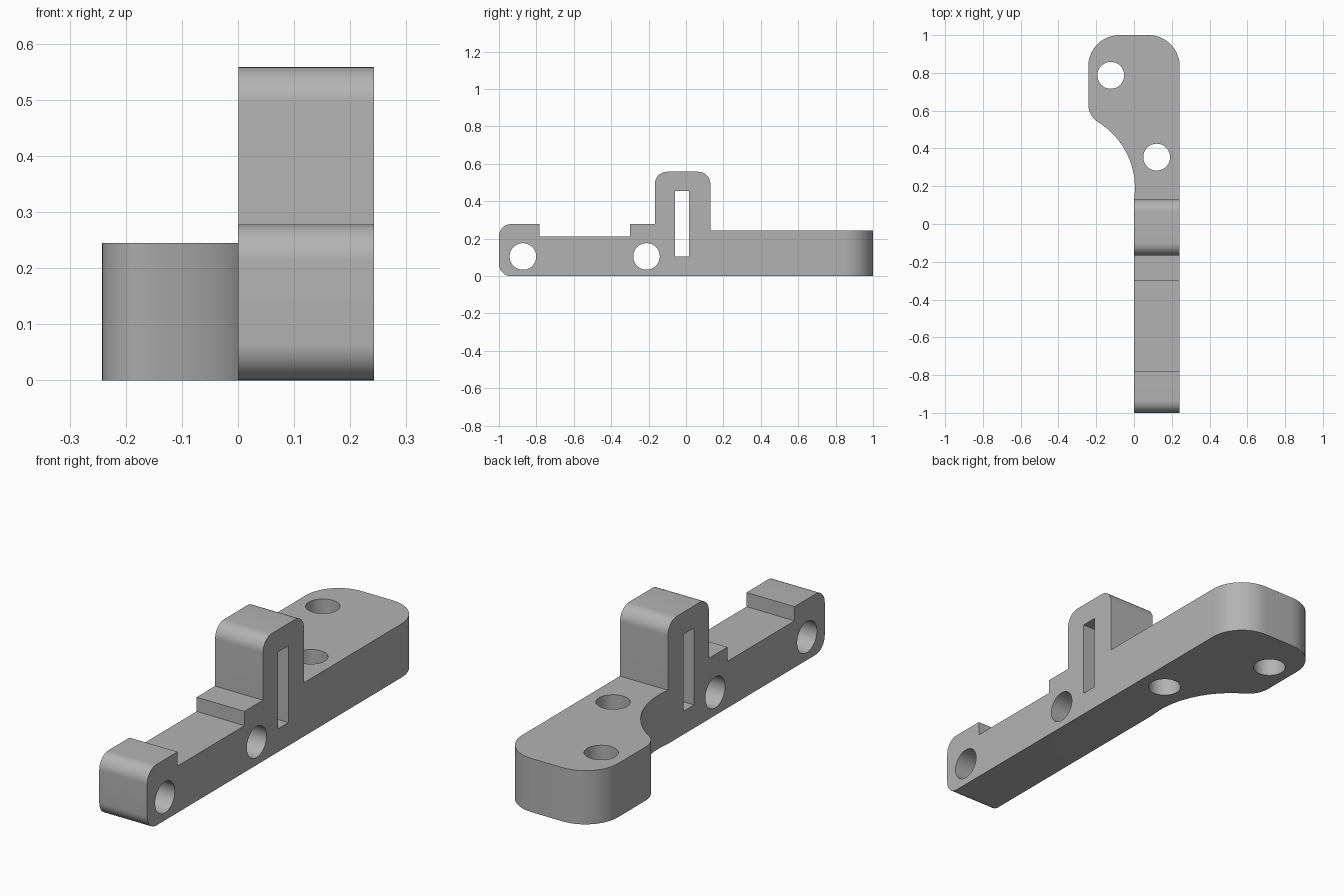
import bpy, bmesh
from math import cos, sin, radians
from mathutils import Matrix, Vector

if "Cube" in bpy.data.objects:
    bpy.data.objects.remove(bpy.data.objects["Cube"])

grey = bpy.data.materials.new("plain grey")
grey.use_nodes = True
colour = (0.45, 0.45, 0.45, 1)
grey.diffuse_color = colour
grey.node_tree.nodes["Principled BSDF"].inputs["Base Color"].default_value = colour

# Columns send profile u, v and depth to the axes
ALONG_Z = Matrix.Identity(3)
ALONG_X = Matrix(((0, 0, 1), (1, 0, 0), (0, 1, 0)))


def arc(cx, cy, r, start, end, steps=14):
    angles = [radians(start + (end - start) * i / steps) for i in range(steps + 1)]
    return [(cx + r * cos(a), cy + r * sin(a)) for a in angles]


def prism(name, outline, low, high, axes):
    """Extrude a 2D outline from low to high along the third axis."""
    bm = bmesh.new()
    face = bm.faces.new([bm.verts.new(axes @ Vector((u, v, low))) for u, v in outline])
    out = bmesh.ops.extrude_face_region(bm, geom=[face])
    top = [g for g in out["geom"] if isinstance(g, bmesh.types.BMVert)]
    bmesh.ops.translate(bm, vec=axes @ Vector((0, 0, high - low)), verts=top)
    bmesh.ops.recalc_face_normals(bm, faces=bm.faces)
    mesh = bpy.data.meshes.new(name)
    bm.to_mesh(mesh)
    bm.free()
    mesh.materials.append(grey)
    obj = bpy.data.objects.new(name, mesh)
    bpy.context.collection.objects.link(obj)
    return obj


def combine(target, tool, operation):
    tool.hide_render = True
    bpy.context.view_layer.objects.active = target
    mod = target.modifiers.new(operation.lower(), "BOOLEAN")
    mod.operation, mod.object, mod.solver = operation, tool, "EXACT"
    bpy.ops.object.modifier_apply(modifier=mod.name)
    bpy.data.objects.remove(tool)


# Side silhouette: rounded nose, recess, step, tower, rear flange
WIDTH, R = 0.242, 0.065
side = (
    arc(-1 + R, R, R, 270, 180)
    + arc(-1 + R, 0.278 - R, R, 180, 90)
    + [(-0.782, 0.278), (-0.782, 0.213), (-0.299, 0.213), (-0.299, 0.278), (-0.166, 0.278)]
    + arc(-0.166 + R, 0.558 - R, R, 180, 90)
    + arc(0.13 - R, 0.558 - R, R, 90, 0)
    + [(0.13, 0.245), (1.1, 0.245), (1.1, 0)]
)
bracket = prism("bracket", side, -0.5, 0.5, ALONG_X)

# Plan silhouette: straight bar flaring into the rounded flange
C = 0.165
plan = (
    [(0, -1.1), (WIDTH, -1.1)]
    + arc(WIDTH - C, 1 - C, C, 0, 90)
    + arc(C - WIDTH, 1 - C, C, 90, 180)
    + arc(-0.127, 0.635, 0.115, 180, 238)
    + arc(-0.405, 0.19, 0.41, 57, -8.4, 20)
)
combine(bracket, prism("plan_cutter", plan, -0.1, 0.8, ALONG_Z), "INTERSECT")

# Cross holes, flange holes and the tower slot
HOLE = 0.071
for y in (-0.872, -0.211):
    circle = arc(y, 0.105, HOLE, 0, 360, 48)[:-1]
    combine(bracket, prism("cross_hole", circle, -0.5, 0.5, ALONG_X), "DIFFERENCE")
for x, y in ((-0.123, 0.787), (0.12, 0.354)):
    circle = arc(x, y, HOLE, 0, 360, 48)[:-1]
    combine(bracket, prism("flange_hole", circle, -0.2, 0.8, ALONG_Z), "DIFFERENCE")
slot = [(-0.059, 0.106), (0.017, 0.106), (0.017, 0.456), (-0.059, 0.456)]
combine(bracket, prism("tower_slot", slot, -0.5, 0.5, ALONG_X), "DIFFERENCE")

bpy.ops.object.select_all(action="DESELECT")
bracket.select_set(True)
bpy.context.view_layer.objects.active = bracket
bpy.ops.object.shade_smooth_by_angle(angle=radians(30))
